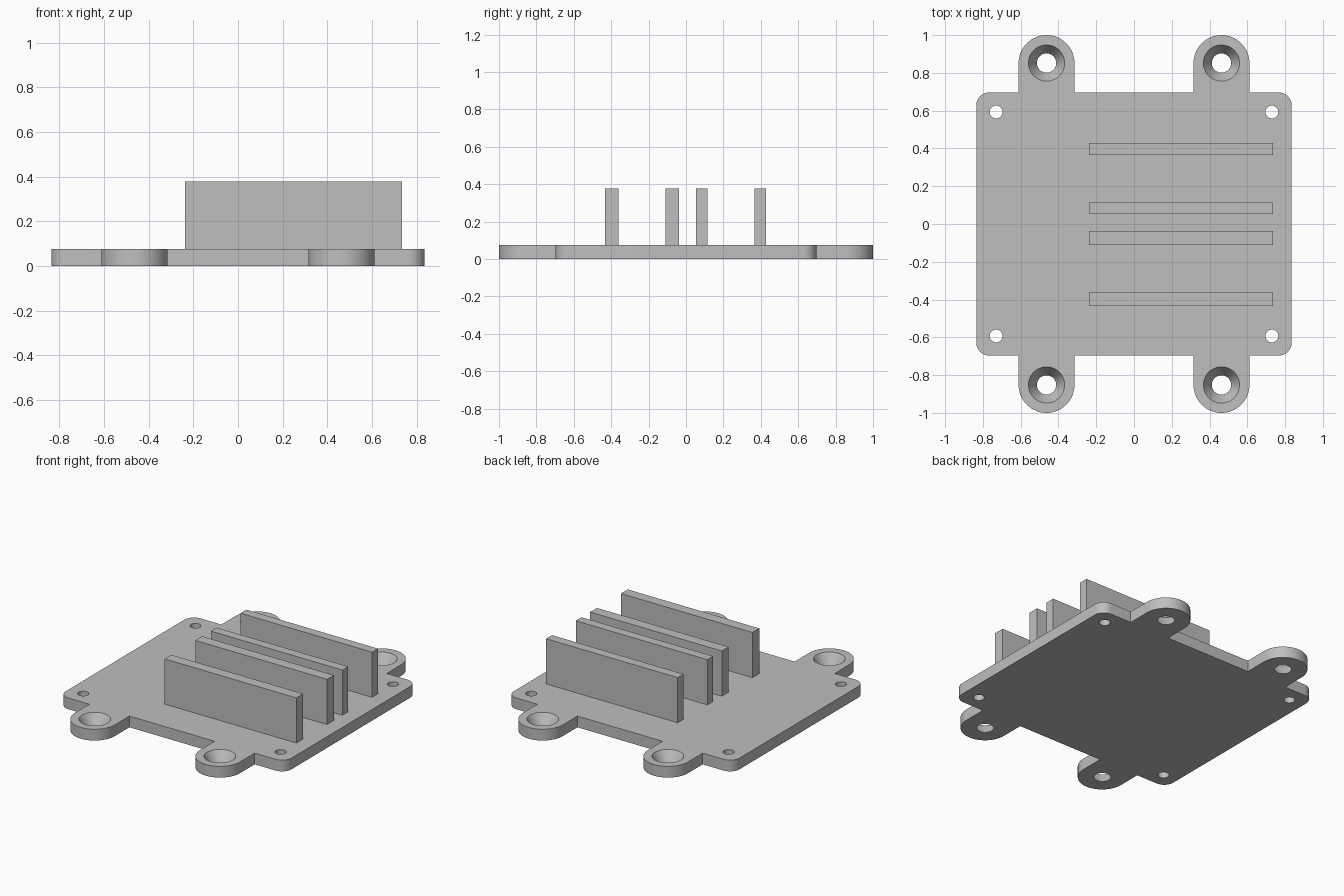
import bpy, bmesh
from math import sin, cos, pi, radians
from mathutils import Matrix

cube = bpy.data.objects.get("Cube")
if cube:
    bpy.data.objects.remove(cube, do_unlink=True)

THICK = 0.075
HALF_X, HALF_Y, CORNER = 0.835, 0.697, 0.07
EAR_X, EAR_Y, EAR_R = 0.463, 0.852, 0.148

grey = bpy.data.materials.new("plain grey")
grey.use_nodes = True
colour = (0.52, 0.52, 0.52, 1)
grey.diffuse_color = colour
grey.node_tree.nodes["Principled BSDF"].inputs["Base Color"].default_value = colour


def make_object(name, bm):
    bmesh.ops.recalc_face_normals(bm, faces=bm.faces)
    mesh = bpy.data.meshes.new(name)
    bm.to_mesh(mesh)
    bm.free()
    mesh.materials.append(grey)
    obj = bpy.data.objects.new(name, mesh)
    bpy.context.collection.objects.link(obj)
    return obj


def arc(cx, cy, r, start, end, steps):
    angles = [radians(start + (end - start) * i / steps) for i in range(steps + 1)]
    return [(cx + r * cos(a), cy + r * sin(a)) for a in angles]


# Plate outline: one quarter with a rounded corner and a mounting ear, then mirrored
quarter = arc(HALF_X - CORNER, HALF_Y - CORNER, CORNER, 0, 90, 10)
quarter.append((EAR_X + EAR_R, HALF_Y))
quarter += arc(EAR_X, EAR_Y, EAR_R, 0, 180, 32)
quarter.append((EAR_X - EAR_R, HALF_Y))
half = quarter + [(-x, y) for x, y in reversed(quarter)]
outline = half + [(-x, -y) for x, y in half]

bm = bmesh.new()
base = bm.faces.new([bm.verts.new((x, y, 0)) for x, y in outline])
extruded = bmesh.ops.extrude_face_region(bm, geom=[base], use_keep_orig=True)
top = [v for v in extruded["geom"] if isinstance(v, bmesh.types.BMVert)]
bmesh.ops.translate(bm, verts=top, vec=(0, 0, THICK))
plate = make_object("base_plate", bm)

# Cutters: tapered screw holes in the ears, straight pin holes in the corners
bm = bmesh.new()


def add_cutter(x, y, r_low, r_high, segments):
    over = 0.02
    slope = (r_high - r_low) / THICK * over
    bmesh.ops.create_cone(bm, cap_ends=True, segments=segments,
                          radius1=r_low - slope, radius2=r_high + slope,
                          depth=THICK + 2 * over,
                          matrix=Matrix.Translation((x, y, THICK / 2)))


for sx in (-1, 1):
    for sy in (-1, 1):
        add_cutter(sx * EAR_X, sy * EAR_Y, 0.051, 0.096, 48)
        add_cutter(sx * 0.73, sy * 0.593, 0.034, 0.034, 32)
cutter = make_object("hole_cutter", bm)
cutter.hide_render = True

cut = plate.modifiers.new("holes", "BOOLEAN")
cut.operation = "DIFFERENCE"
cut.solver = "EXACT"
cut.object = cutter
bpy.ops.object.select_all(action="DESELECT")
plate.select_set(True)
bpy.context.view_layer.objects.active = plate
bpy.ops.object.modifier_apply(modifier=cut.name)
bpy.data.objects.remove(cutter, do_unlink=True)
bpy.ops.object.shade_smooth_by_angle(angle=radians(25))

# Upright fins, from front to back
FIN_LEFT, FIN_RIGHT, FIN_TOP = -0.238, 0.735, 0.377
fins = {"front_fin": (-0.434, -0.362), "front_middle_fin": (-0.11, -0.038),
        "back_middle_fin": (0.053, 0.114), "back_fin": (0.366, 0.428)}
for name, (y0, y1) in fins.items():
    bm = bmesh.new()
    centre = ((FIN_LEFT + FIN_RIGHT) / 2, (y0 + y1) / 2, (THICK + FIN_TOP) / 2)
    size = (FIN_RIGHT - FIN_LEFT, y1 - y0, FIN_TOP - THICK)
    bmesh.ops.create_cube(bm, size=1, matrix=Matrix.Translation(centre) @ Matrix.Diagonal((*size, 1)))
    make_object(name, bm)
